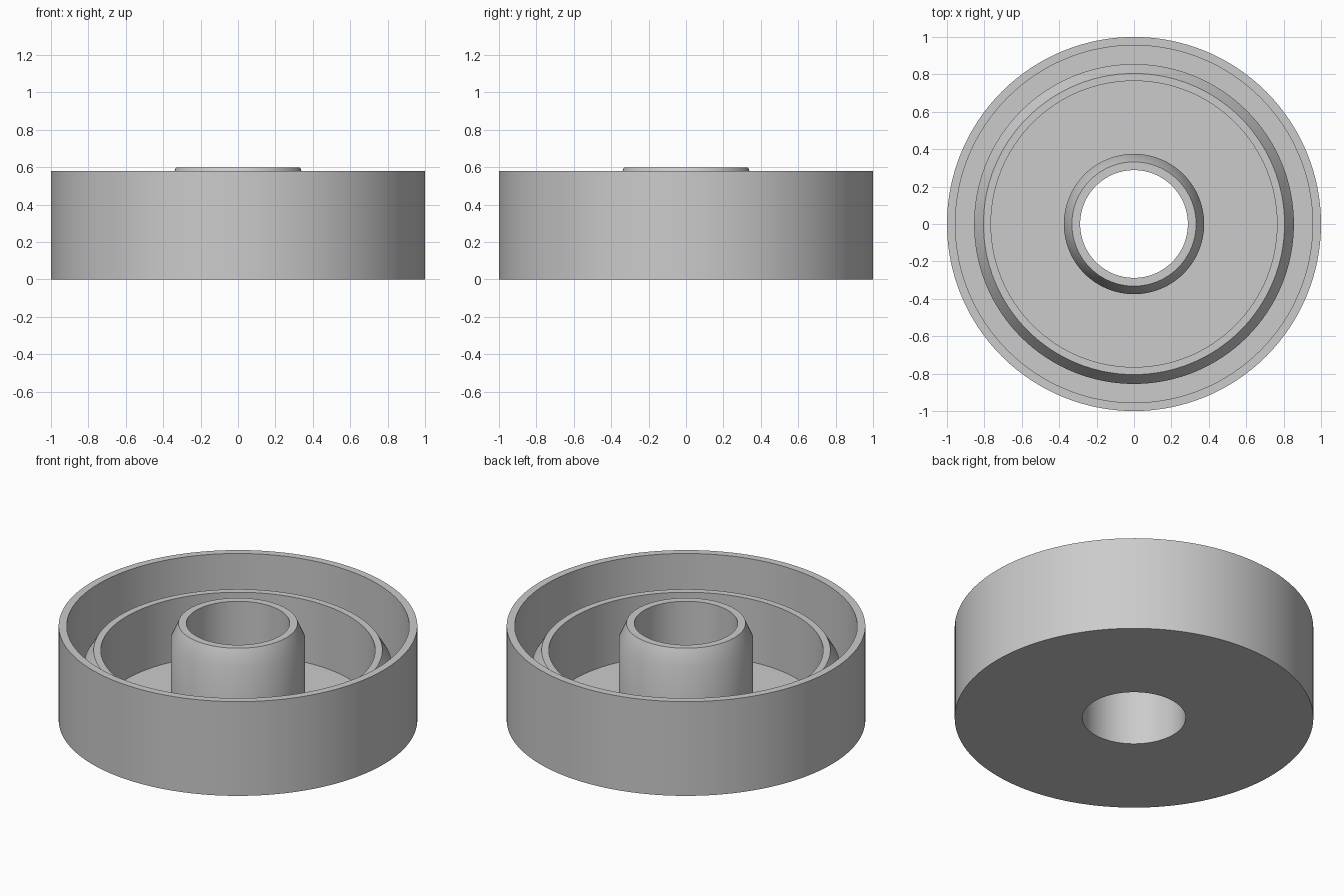
import bpy
import bmesh
from math import radians, tau
from mathutils import Matrix

SIDES = 128

cube = bpy.data.objects.get("Cube")
if cube:
    bpy.data.objects.remove(cube, do_unlink=True)

# Plain grey material
grey = bpy.data.materials.new("plain_grey")
grey.use_nodes = True
colour = (0.6, 0.6, 0.6, 1.0)
grey.diffuse_color = colour
grey.node_tree.nodes["Principled BSDF"].inputs["Base Color"].default_value = colour


def lathe(name, profile, material):
    """Revolve a closed (radius, height) profile around z."""
    bm = bmesh.new()
    rings = []
    for i in range(SIDES):
        turn = Matrix.Rotation(tau * i / SIDES, 3, "Z")
        rings.append([bm.verts.new(turn @ Matrix.Translation((r, 0, z)).translation)
                      for r, z in profile])
    count = len(profile)
    for i, ring in enumerate(rings):
        after = rings[(i + 1) % SIDES]
        for j in range(count):
            k = (j + 1) % count
            bm.faces.new((ring[j], after[j], after[k], ring[k]))
    bmesh.ops.recalc_face_normals(bm, faces=bm.faces[:])
    mesh = bpy.data.meshes.new(name)
    bm.to_mesh(mesh)
    bm.free()
    mesh.materials.append(material)
    obj = bpy.data.objects.new(name, mesh)
    bpy.context.collection.objects.link(obj)
    bpy.ops.object.select_all(action="DESELECT")
    obj.select_set(True)
    bpy.context.view_layer.objects.active = obj
    bpy.ops.object.shade_smooth_by_angle(angle=radians(30))
    return obj


FLOOR = 0.045
# Outer wall and groove beside it
outer_wall = [(1.0, 0), (1.0, 0.58), (0.955, 0.58), (0.955, FLOOR)]
# Low inner ring with a chamfered outer edge
inner_ring = [(0.855, FLOOR), (0.855, 0.35), (0.805, 0.43),
              (0.765, 0.43), (0.765, FLOOR)]
# Central hub with a chamfered top and a through bore
hub = [(0.375, FLOOR), (0.375, 0.5), (0.332, 0.597),
       (0.288, 0.597), (0.288, 0)]

lathe("hollow_wheel", outer_wall + inner_ring + hub, grey)
